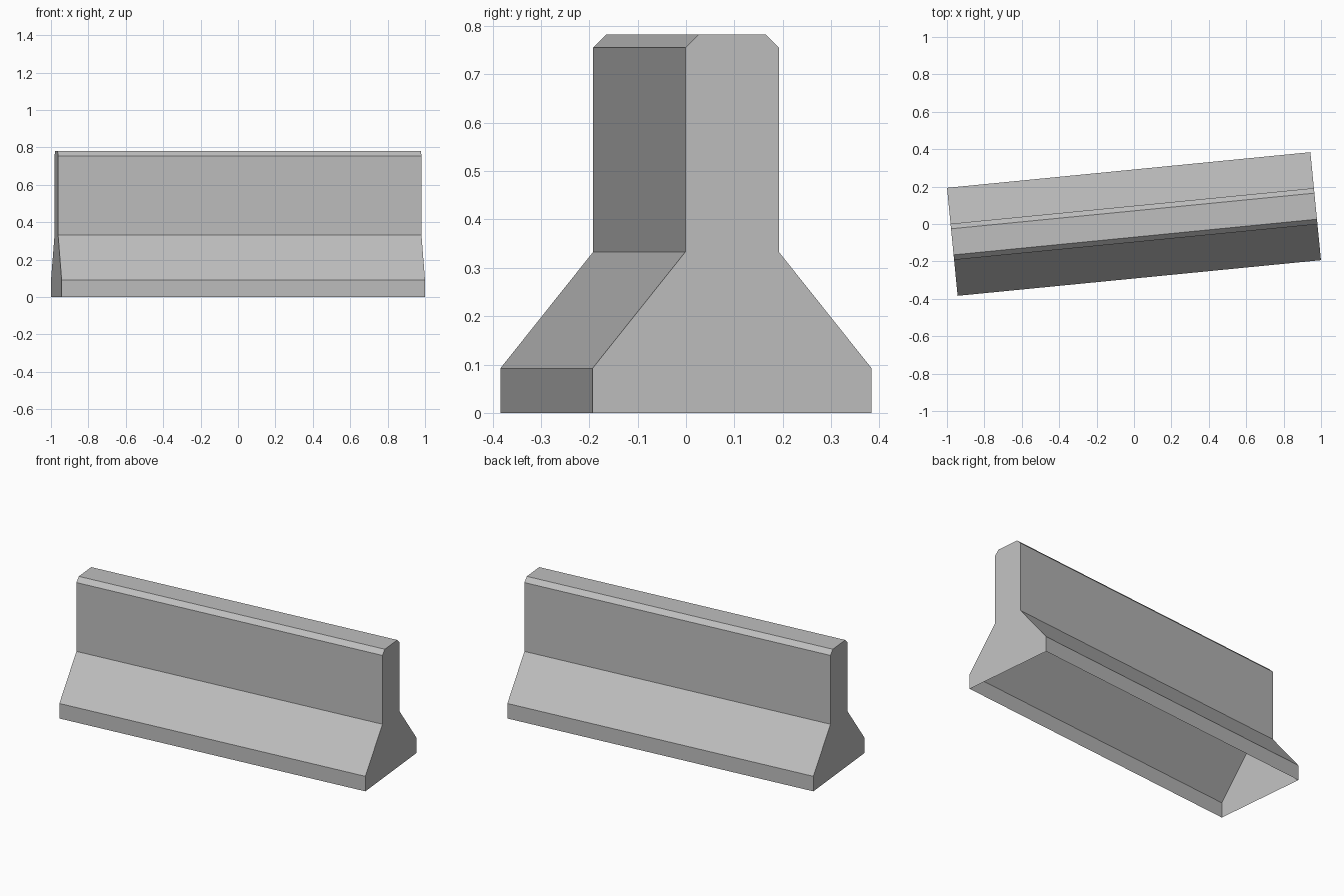
import bpy
import bmesh
import math
from mathutils import Matrix

cube = bpy.data.objects.get("Cube")
if cube:
    bpy.data.objects.remove(cube, do_unlink=True)

HALF_LENGTH = 0.976
TURN = math.radians(5.6)

# Half of the cross-section, from foot to crown: (half width, height)
half_profile = [(0.29, 0), (0.29, 0.092), (0.097, 0.333), (0.097, 0.755), (0.07, 0.782)]
profile = [(-w, z) for w, z in half_profile] + [(w, z) for w, z in reversed(half_profile)]

# Concrete colour
concrete = bpy.data.materials.new("concrete grey")
concrete.use_nodes = True
grey = (0.52, 0.52, 0.52, 1)
concrete.diffuse_color = grey
concrete.node_tree.nodes["Principled BSDF"].inputs["Base Color"].default_value = grey

# Barrier shell: profile swept along its length, closed at the ends, open underneath
bm = bmesh.new()
left, right = [[bm.verts.new((x, y, z)) for y, z in profile]
               for x in (HALF_LENGTH, -HALF_LENGTH)]
for i in range(len(profile) - 1):
    bm.faces.new((right[i], left[i], left[i + 1], right[i + 1]))
bm.faces.new(list(reversed(left)))
bm.faces.new(right)
bm.transform(Matrix.Rotation(TURN, 4, "Z"))

mesh = bpy.data.meshes.new("road_barrier")
bm.normal_update()
bm.to_mesh(mesh)
bm.free()
mesh.materials.append(concrete)
barrier = bpy.data.objects.new("road_barrier", mesh)
bpy.context.collection.objects.link(barrier)
